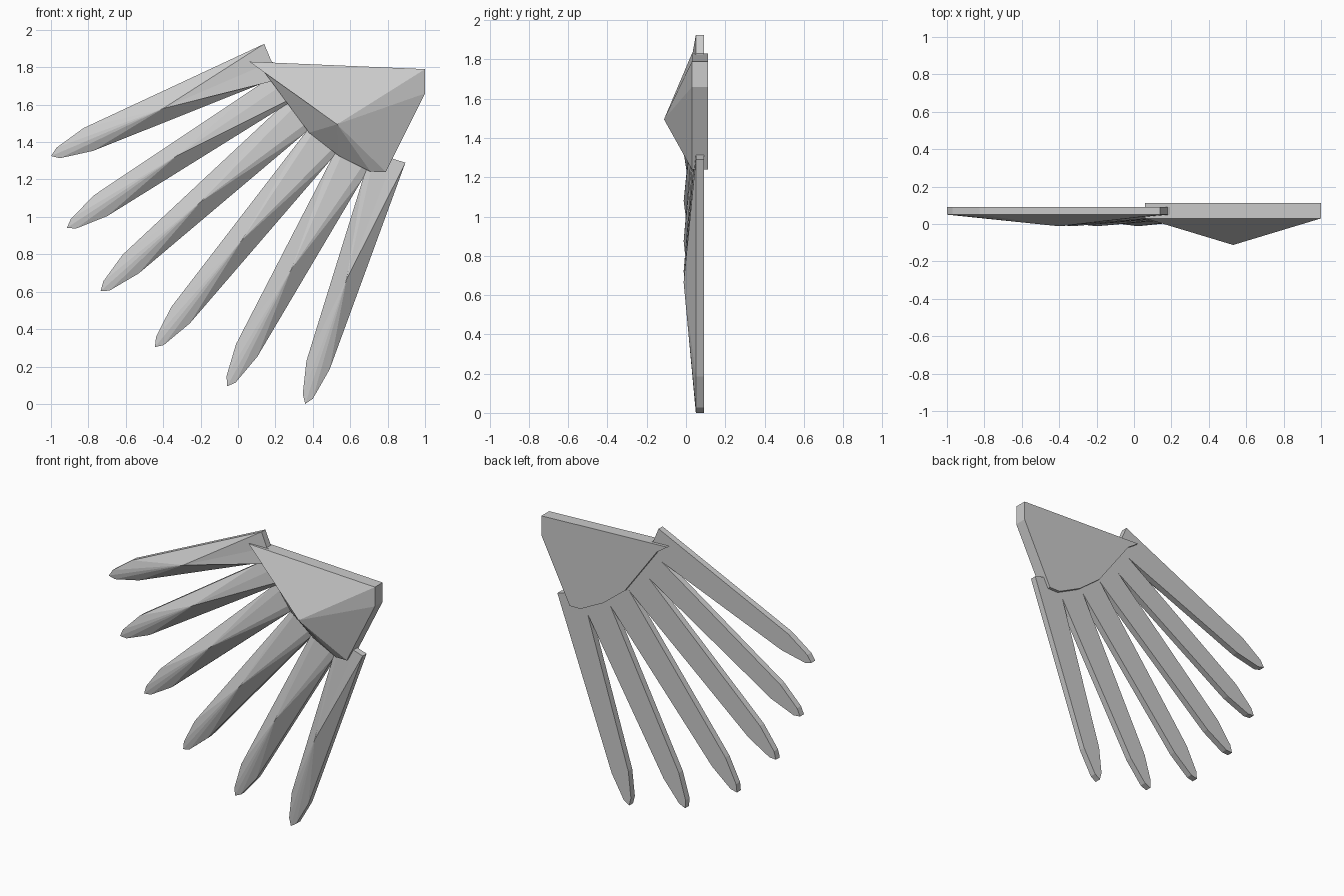
import bpy, bmesh
from mathutils import Vector

if "Cube" in bpy.data.objects:
    bpy.data.objects.remove(bpy.data.objects["Cube"])


def faceted_slab(bm, outline, peak, front, back, skip=()):
    """Flat-backed slab in the xz plane whose front rises to a peak."""
    n = len(outline)
    f = [bm.verts.new((x, front, z)) for x, z in outline]
    b = [bm.verts.new((x, back, z)) for x, z in outline]
    top = bm.verts.new(peak)
    bm.faces.new(b)
    for i in range(n):
        j = (i + 1) % n
        bm.faces.new((f[i], f[j], top))
        if i not in skip:
            bm.faces.new((f[i], b[i], b[j], f[j]))


def finish(bm, name):
    bmesh.ops.remove_doubles(bm, verts=bm.verts[:], dist=0.0005)
    bmesh.ops.recalc_face_normals(bm, faces=bm.faces[:])
    mesh = bpy.data.meshes.new(name)
    bm.to_mesh(mesh)
    bm.free()
    obj = bpy.data.objects.new(name, mesh)
    bpy.context.collection.objects.link(obj)
    return obj


# Shoulder plate: pyramid-fronted slab
bm = bmesh.new()
plate = [(0.06, 1.83), (1.0, 1.79), (1.0, 1.66), (0.79, 1.24), (0.71, 1.24),
         (0.54, 1.325), (0.38, 1.45), (0.14, 1.775)]
faceted_slab(bm, plate, (0.53, -0.112, 1.495), 0.03, 0.112)
finish(bm, "shoulder_plate")

# Feather fan: valleys between feathers (outer point, point hidden in the plate)
roots = [((0.14, 1.925), (0.18, 1.83)), ((0.12, 1.71), (0.32, 1.76)),
         ((0.21, 1.57), (0.40, 1.69)), ((0.36, 1.45), (0.50, 1.60)),
         ((0.50, 1.31), (0.62, 1.48)), ((0.67, 1.21), (0.74, 1.38)),
         ((0.895, 1.29), (0.83, 1.31))]
# Tip and ridge peak of each feather
feathers = [((-0.975, 1.32), (-0.40, 1.58)), ((-0.89, 0.94), (-0.33, 1.325)),
            ((-0.71, 0.605), (-0.20, 1.08)), ((-0.42, 0.31), (0.02, 0.875)),
            ((-0.035, 0.105), (0.285, 0.72)), ((0.38, 0.015), (0.58, 0.665))]
# Shared tip shape: distance back from the tip, offset to the side
tip_shape = [(0.20, 0.08), (0.026, 0.044), (-0.02, 0.015),
             (0.018, -0.015), (0.195, -0.052)]

bm = bmesh.new()
for i, (tip, peak) in enumerate(feathers):
    (ra, ia), (rb, ib) = roots[i], roots[i + 1]
    tip = Vector(tip)
    back = ((Vector(ra) + Vector(rb)) / 2 - tip).normalized()
    side = Vector((-back.y, back.x))
    points = [tip + back * d + side * s for d, s in tip_shape]
    outline = [ra] + [tuple(p) for p in points] + [rb, ib, ia]
    n = len(outline)
    skip = set()
    if i > 0:
        skip.add(n - 1)
    if i < len(feathers) - 1:
        skip.add(n - 3)
    faceted_slab(bm, outline, (peak[0], -0.012, peak[1]), 0.05, 0.092, skip)
finish(bm, "feather_fan")
